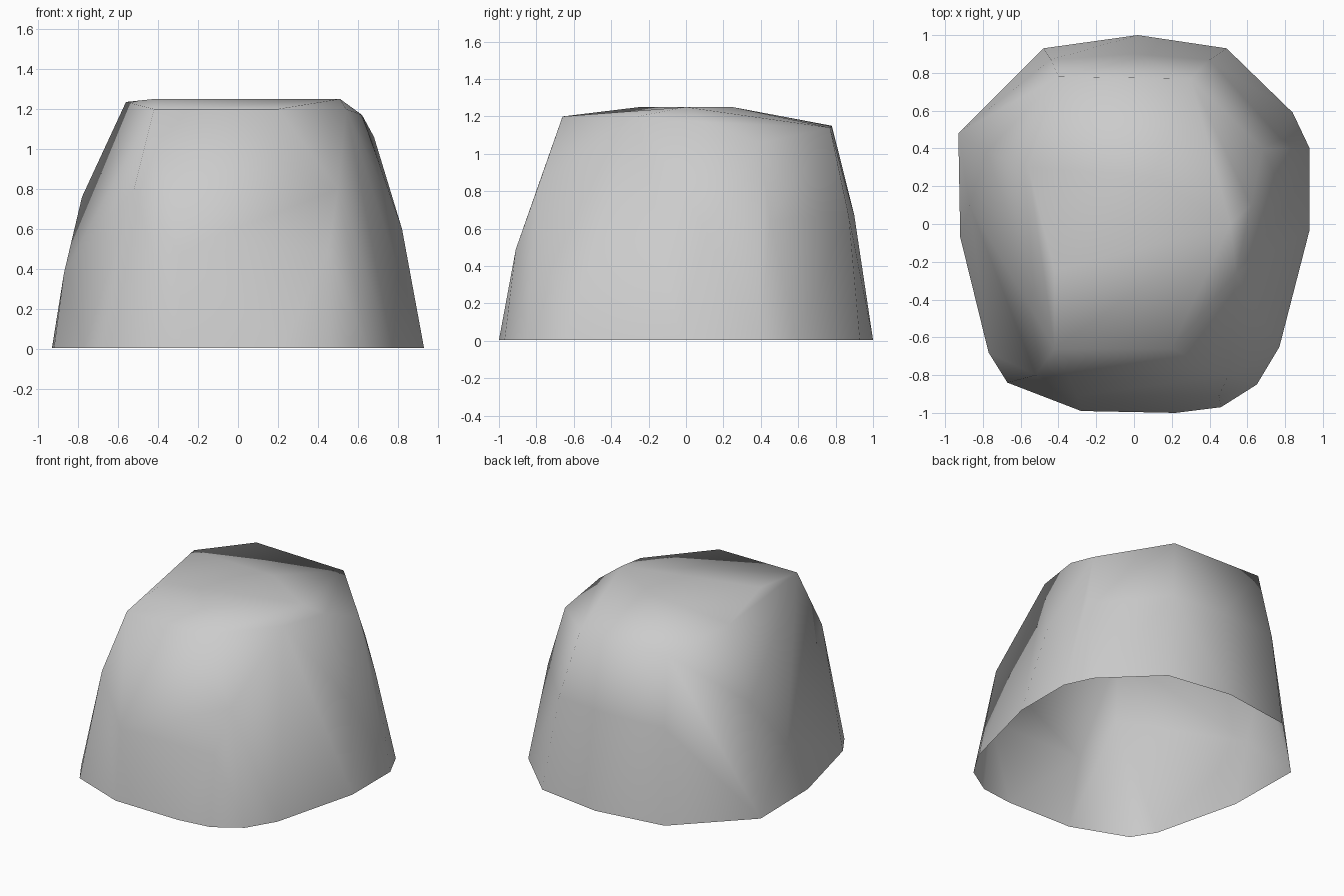
import bpy, bmesh, math

cube = bpy.data.objects.get("Cube")
if cube:
    bpy.data.objects.remove(cube, do_unlink=True)

# Stone colour
stone = bpy.data.materials.new("stone grey")
stone.use_nodes = True
grey = (0.6, 0.6, 0.6, 1)
stone.diffuse_color = grey
stone.node_tree.nodes["Principled BSDF"].inputs["Base Color"].default_value = grey

# Open rim on the ground
rim = [(-.93, .48), (-.92, -.07), (-.77, -.68), (-.67, -.84), (-.28, -.99),
       (.22, -1), (.46, -.97), (.65, -.85), (.77, -.65), (.93, -.03),
       (.93, .4), (.84, .59), (.49, .93), (.02, 1), (-.48, .93)]

# Bulging corners of the sides
sides = [(-.52, -.8, .8), (.5, -.8, .8), (.45, -.91, .49), (-.3, -.91, .49),
         (.82, .1, .6), (.78, .45, .65), (.4, .87, .67), (0, .9, .67),
         (-.44, .87, .67), (-.78, .38, .76), (-.87, .1, .38)]

# Corners around the crown
crown = [(-.42, -.66, 1.2), (.2, -.66, 1.2), (.54, -.26, 1.2), (.51, 0, 1.25),
         (.62, .1, 1.17), (.68, .4, 1.06), (.3, .77, 1.14), (-.4, .78, 1.15),
         (-.56, .3, 1.235), (-.42, -.25, 1.25), (.1, .25, 1.25)]

# Faceted shell around the corners, with the underside left open
bm = bmesh.new()
for p in [(x, y, 0.005) for x, y in rim] + sides + crown:
    bm.verts.new(p)
hull = bmesh.ops.convex_hull(bm, input=bm.verts[:])
loose = [v for v in bm.verts if not v.link_faces]
bmesh.ops.delete(bm, geom=loose, context="VERTS")
bmesh.ops.recalc_face_normals(bm, faces=bm.faces[:])
floor = [f for f in bm.faces if all(v.co.z < 0.02 for v in f.verts)]
bmesh.ops.delete(bm, geom=floor, context="FACES")
bmesh.ops.dissolve_limit(bm, angle_limit=math.radians(3),
                         verts=bm.verts[:], edges=bm.edges[:])
for f in bm.faces:
    f.smooth = True

mesh = bpy.data.meshes.new("boulder")
bm.to_mesh(mesh)
bm.free()
mesh.materials.append(stone)
boulder = bpy.data.objects.new("boulder", mesh)
bpy.context.collection.objects.link(boulder)
